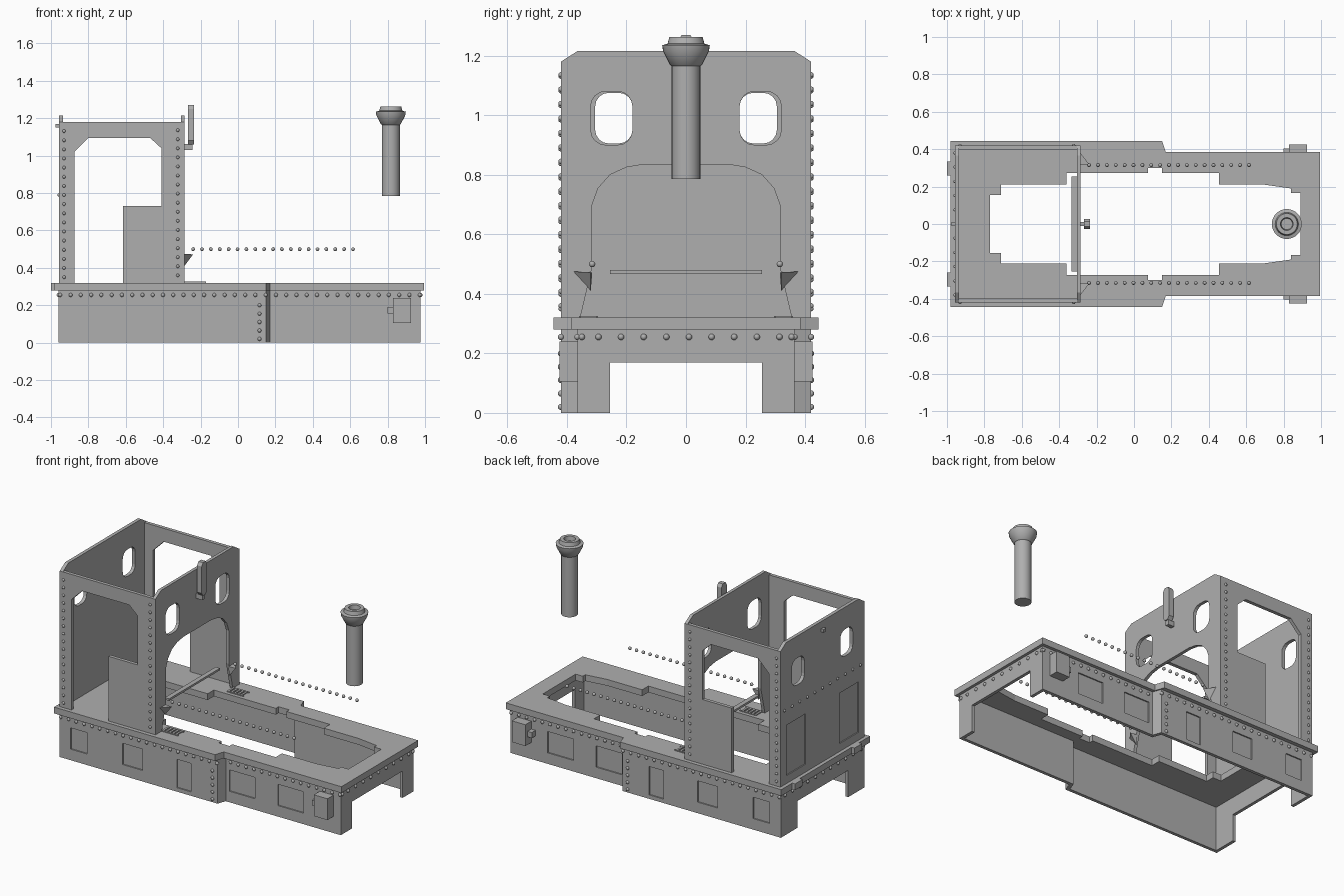
import bpy, bmesh, math
from mathutils import Vector, Matrix

if "Cube" in bpy.data.objects:
    bpy.data.objects.remove(bpy.data.objects["Cube"])

grey = bpy.data.materials.new("plain_grey")
grey.diffuse_color = (0.43, 0.43, 0.43, 1)
grey.use_nodes = True
grey.node_tree.nodes["Principled BSDF"].inputs["Base Color"].default_value = grey.diffuse_color
SIDES = (-1, 1)


def finish(name, bm, smooth=False):
    bmesh.ops.remove_doubles(bm, verts=bm.verts, dist=1e-5)
    bmesh.ops.recalc_face_normals(bm, faces=bm.faces)
    me = bpy.data.meshes.new(name)
    bm.to_mesh(me)
    bm.free()
    me.materials.clear()
    me.materials.append(grey)
    for p in me.polygons:
        p.material_index = 0
        p.use_smooth = smooth
    ob = bpy.data.objects.new(name, me)
    bpy.context.collection.objects.link(ob)
    return ob


def sheet(name, loops, lo, hi, axis):
    """Flat outline with holes, thickened from lo to hi along the given axis."""
    cu = bpy.data.curves.new(name, 'CURVE')
    cu.dimensions, cu.fill_mode, cu.extrude = '2D', 'BOTH', (hi - lo) / 2
    for pts in loops:
        sp = cu.splines.new('POLY')
        sp.points.add(len(pts) - 1)
        for p, (u, v) in zip(sp.points, pts):
            p.co = (u, v, 0, 1)
        sp.use_cyclic_u = True
    tmp = bpy.data.objects.new(name + "_outline", cu)
    bpy.context.collection.objects.link(tmp)
    me = bpy.data.meshes.new_from_object(
        tmp.evaluated_get(bpy.context.evaluated_depsgraph_get()))
    bm = bmesh.new()
    bm.from_mesh(me)
    bpy.data.objects.remove(tmp)
    mid = (lo + hi) / 2
    for v in bm.verts:
        a, b, c = v.co
        c += mid
        v.co = {'x': (c, a, b), 'y': (a, c, b), 'z': (a, b, c)}[axis]
    return finish(name, bm)


def boxes(name, spans):
    """Boxes given as (x0, x1, y0, y1, z0, z1)."""
    bm = bmesh.new()
    for x0, x1, y0, y1, z0, z1 in spans:
        m = Matrix.Translation(((x0 + x1) / 2, (y0 + y1) / 2, (z0 + z1) / 2)) \
            @ Matrix.Diagonal((x1 - x0, abs(y1 - y0), z1 - z0, 1))
        bmesh.ops.create_cube(bm, size=1, matrix=m)
    return finish(name, bm)


def cut(ob, spans):
    cutter = boxes("cutter", spans)
    cutter.hide_render = True
    mod = ob.modifiers.new("cut", 'BOOLEAN')
    mod.operation, mod.solver, mod.object = 'DIFFERENCE', 'EXACT', cutter
    me = bpy.data.meshes.new_from_object(
        ob.evaluated_get(bpy.context.evaluated_depsgraph_get()))
    ob.modifiers.clear()
    ob.data = me
    bpy.data.objects.remove(cutter)


def mirrored(half):
    """Close a half outline (v >= 0 in the second coordinate) by mirroring."""
    return half + [(u, -v) for u, v in reversed(half)]


def round_rect(u0, u1, v0, v1, r, n=4):
    pts = []
    for cu, cv, a in ((u1 - r, v1 - r, 0), (u0 + r, v1 - r, 90),
                      (u0 + r, v0 + r, 180), (u1 - r, v0 + r, 270)):
        for i in range(n + 1):
            t = math.radians(a + 90 * i / n)
            pts.append((cu + r * math.cos(t), cv + r * math.sin(t)))
    return pts


# Lower skirt: thin walled, wide under the cab, narrow ahead
outer = mirrored([(-.96, .42), (.15, .42), (.17, .365), (.977, .365)])
inner = mirrored([(-.94, .40), (.135, .40), (.155, .345), (.957, .345)])
skirt = sheet("skirt", [outer, inner], 0, .28, 'z')
cuts = [(-1.1, -.9, -.255, .255, -.1, .17), (.9, 1.1, -.255, .255, -.1, .17)]
for s in SIDES:
    for x0, x1, z0, y in ((-.88, -.765, .07, .42), (-.515, -.375, .07, .42),
                          (-.135, -.035, .025, .42), (.195, .375, .07, .365),
                          (.535, .715, .07, .365)):
        ys = sorted((s * (y - .008), s * (y + .05)))
        cuts.append((x0, x1, *ys, z0, .205))
cut(skirt, cuts)

# Footplate with stepped opening
plate = mirrored([(-.98, .445), (.15, .445), (.17, .385), (.995, .385)])
hole = mirrored([(-.77, .155), (-.71, .155), (-.71, .21), (-.36, .21), (-.36, .272),
                 (.075, .272), (.075, .30), (.15, .30), (.15, .272), (.455, .272),
                 (.455, .21), (.70, .21), (.84, .19), (.84, .165), (.89, .165)])
sheet("footplate", [plate, hole], .28, .32, 'z')
boxes("rear_steps", [(-1, -.98, min(s * .26, s * .335), max(s * .26, s * .335), .28, .32)
                     for s in SIDES])

# Boxes on the skirt sides
for s in SIDES:
    boxes("side_box", [(.83, .925, *sorted((s * .36, s * .425)), .105, .24),
                       (.80, .83, *sorted((s * .36, s * .403)), .155, .19)])

# Cab side sheets with doorways
door = [(-.935, .32), (-.935, 1.18), (-.305, 1.18), (-.305, .32), (-.615, .32),
        (-.615, .73), (-.41, .73), (-.41, 1.04), (-.47, 1.095), (-.80, 1.095),
        (-.875, 1.02), (-.875, .32)]
for s in SIDES:
    sheet("cab_side", [door], *sorted((s * .398, s * .42)), 'y')

# Cab front sheet with boiler arch and windows
top = [(-.42, .32), (-.42, 1.18), (-.365, 1.215), (.365, 1.215), (.42, 1.18), (.42, .32)]
arch = [(.355, .32), (.315, .49), (.315, .70), (.295, .755), (.255, .80), (.2, .825),
        (.14, .835)]
arch += [(-y, z) for y, z in reversed(arch)]
sheet("cab_front", [top + arch, round_rect(.18, .32, .90, 1.08, .05),
                    round_rect(-.32, -.18, .90, 1.08, .05)], -.305, -.285, 'x')

# Cab back sheet with windows and sunk panels
back = sheet("cab_back", [top, round_rect(.18, .305, .905, 1.075, .045),
                          round_rect(-.305, -.18, .905, 1.075, .045)], -.957, -.935, 'x')
cut(back, [(-1, -.95, .17, .36, .37, .69), (-1, -.95, -.36, -.17, .37, .69)])
boxes("back_bracket", [(-.975, -.955, -.012, .012, 1.15, 1.17)])

# Cross bar in the arch
boxes("cross_bar", [(-.335, -.305, -.255, .255, .467, .48)])

# Small gussets beside the arch
for s in SIDES:
    bm = bmesh.new()
    v = [bm.verts.new(c) for c in ((-.287, s * .315, .472), (-.287, s * .38, .475),
                                   (-.287, s * .32, .41), (-.24, s * .32, .472))]
    for f in ((0, 1, 2), (0, 1, 3), (1, 2, 3), (0, 2, 3)):
        bm.faces.new([v[i] for i in f])
    finish("gusset", bm)

# Slatted grates on the footplate
for s in SIDES:
    a, b = sorted((s * .295, s * .36))
    slats = [(-.285 + i * .023, -.272 + i * .023, a, b, .319, .326) for i in range(5)]
    boxes("grate", slats + [(-.285, -.17, y, y + .008, .319, .326) for y in (a, b - .008)])

# Whistle on the cab front
sheet("whistle", [[(-.012, 1.06), (-.027, 1.08), (-.027, 1.25), (-.014, 1.27),
                   (.014, 1.27), (.027, 1.25), (.027, 1.08), (.012, 1.06)]],
      -.268, -.236, 'x')
boxes("whistle_bracket", [(-.287, -.242, -.012, .012, 1.03, 1.062)])

# Chimney turned from a profile
profile = [(0, .785), (.048, .785), (.048, 1.165), (.053, 1.168), (.077, 1.215),
           (.08, 1.235), (.062, 1.24), (.056, 1.262), (.034, 1.262), (.03, 1.235), (0, 1.235)]
bm = bmesh.new()
vs = [bm.verts.new((.817 + r, 0, z)) for r, z in profile]
es = [bm.edges.new(p) for p in zip(vs, vs[1:])]
bmesh.ops.spin(bm, geom=vs + es, cent=(.817, 0, 0), axis=(0, 0, 1),
               angle=math.tau, steps=32)
chimney = finish("chimney", bm, True)
bpy.context.view_layer.objects.active = chimney
chimney.select_set(True)
bpy.ops.object.shade_smooth_by_angle(angle=math.radians(35))
chimney.select_set(False)


# Rivets
def rivets(name, points, r=.0105):
    bm = bmesh.new()
    for p in points:
        bmesh.ops.create_uvsphere(bm, u_segments=10, v_segments=6, radius=r,
                                  matrix=Matrix.Translation(p))
    finish(name, bm, True)


skirt_pts, cab_pts, boiler_pts = [], [], []
for s in SIDES:
    for i in range(36):
        x = -.95 + i * .0549
        skirt_pts.append((x, s * (.42 if x < .16 else .365), .255))
    skirt_pts += [(.115, s * .42, .02 + i * .045) for i in range(5)]
    cab_pts += [(-.93, s * .42, .35 + i * .0488) for i in range(17)]
    cab_pts += [(-.322, s * .42, .36 + i * .0485) for i in range(17)]
    boiler_pts += [(-.24 + i * .0475, s * .315, .5) for i in range(19)]
for i in range(-4, 5):
    skirt_pts.append((.977, .01 + i * .076, .255))
for i in range(-5, 6):
    skirt_pts.append((-.96, i * .076, .255))
    cab_pts.append((-.957, i * .076, .79))
skirt_pts += [(.977, -.35, .255), (.977, .355, .255)]
rivets("skirt_rivets", skirt_pts)
rivets("cab_rivets", cab_pts, .009)
rivets("boiler_rivets", boiler_pts)
